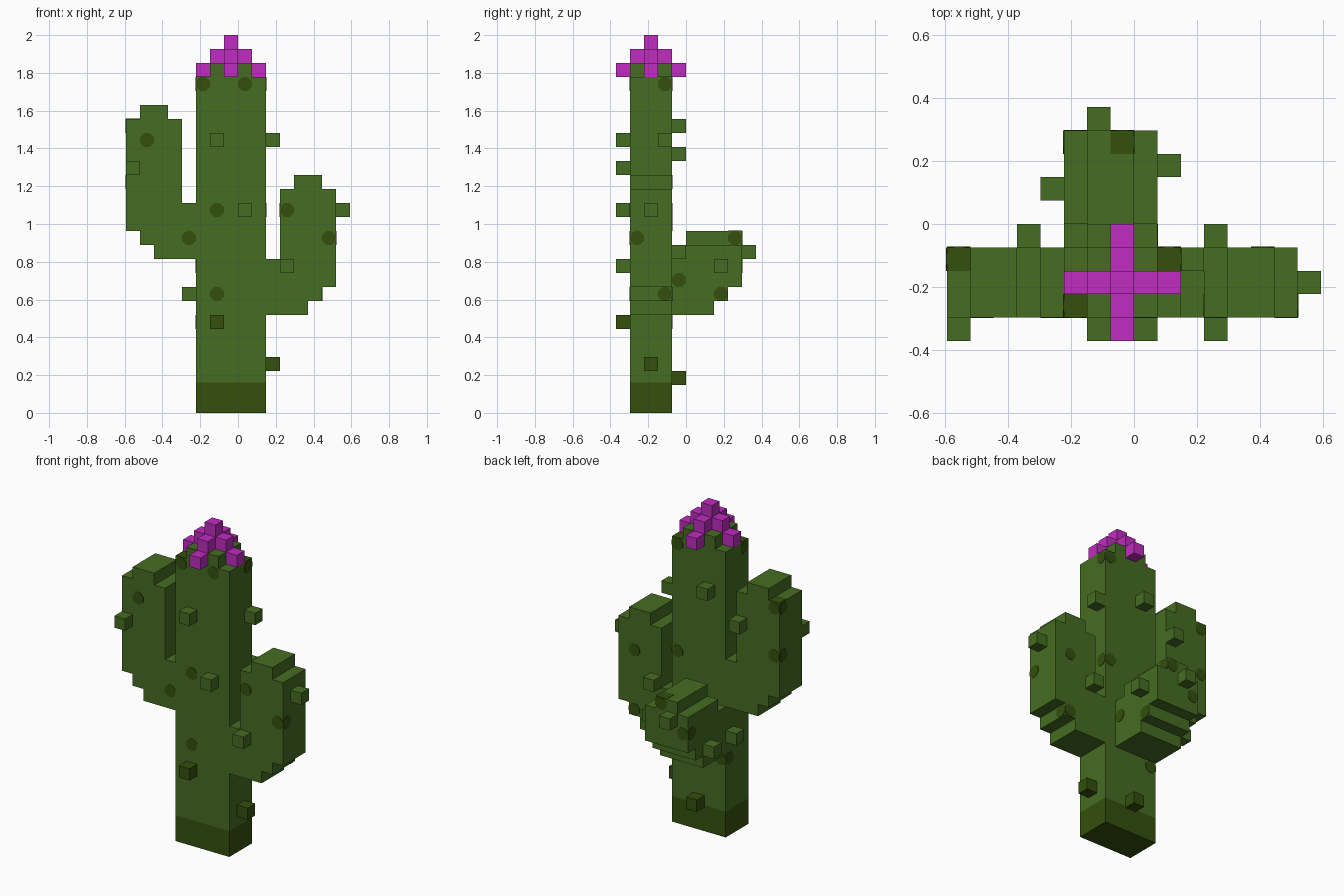
import bpy
import bmesh
import math
from mathutils import Matrix, Vector

if "Cube" in bpy.data.objects:
    bpy.data.objects.remove(bpy.data.objects["Cube"], do_unlink=True)

U = 2 / 27  # size of one block; all part sizes below are in blocks


def material(name, colour):
    m = bpy.data.materials.new(name)
    m.use_nodes = True
    m.diffuse_color = (*colour, 1)
    m.node_tree.nodes["Principled BSDF"].inputs["Base Color"].default_value = (*colour, 1)
    return m


GREEN = material("cactus_green", (0.061, 0.153, 0.016))
DARK = material("dark_green", (0.034, 0.080, 0.004))
PINK = material("flower_magenta", (0.527, 0.025, 0.527))


def finish(name, bm, mat):
    bmesh.ops.recalc_face_normals(bm, faces=bm.faces[:])
    bmesh.ops.scale(bm, vec=(U, U, U), verts=bm.verts[:])
    mesh = bpy.data.meshes.new(name)
    bm.to_mesh(mesh)
    bm.free()
    mesh.materials.append(mat)
    obj = bpy.data.objects.new(name, mesh)
    bpy.context.collection.objects.link(obj)
    return obj


def box(name, lo, hi, mat):
    lo, hi = Vector(lo), Vector(hi)
    bm = bmesh.new()
    size = Matrix.Diagonal((*(hi - lo), 1))
    bmesh.ops.create_cube(bm, size=1, matrix=Matrix.Translation((lo + hi) / 2) @ size)
    return finish(name, bm, mat)


def block(name, cell, mat):
    return box(name, cell, [c + 1 for c in cell], mat)


def extrude_profile(name, points, place, depth, mat):
    """Extrude an (outward, height) outline; place maps it and the start depth to 3D."""
    bm = bmesh.new()
    face = bm.faces.new([bm.verts.new(place(d, z)) for d, z in points])
    new = bmesh.ops.extrude_face_region(bm, geom=[face])["geom"]
    bmesh.ops.translate(bm, vec=depth, verts=[v for v in new if isinstance(v, bmesh.types.BMVert)])
    return finish(name, bm, mat)


# Trunk: dark foot, main column and a narrower crown
BAND = 2.16
box("trunk_foot", (-3, -4, 0), (2, -1, BAND), DARK)
box("trunk", (-3, -4, BAND), (2, -1, 24), GREEN)
box("trunk_crown", (-2, -4, 24), (1, -1, 25), GREEN)


# Arms: stepped elbow below, upright part beyond a one-block gap
def arm_outline(base, top, cap):
    pts = [(0, base), (3, base), (3, base + 1), (4, base + 1), (4, base + 2), (5, base + 2), (5, top)]
    if cap:
        pts += [(4, top), (4, top + 1), (2, top + 1), (2, top)]
    return pts + [(1, top), (1, base + 4), (0, base + 4)]


extrude_profile("right_arm", arm_outline(11, 21, True),
                lambda d, z: (-3 - d, -4, z), (0, 3, 0), GREEN)
extrude_profile("left_arm", arm_outline(7, 16, True),
                lambda d, z: (2 + d, -4, z), (0, 3, 0), GREEN)
extrude_profile("back_arm", arm_outline(7, 12, False),
                lambda d, z: (-3, d - 1, z), (4, 0, 0), GREEN)
box("back_arm_cap", (-2, 0, 12), (0, 4, 13), GREEN)

# Flower: three shrinking tiers of blocks
flower = [(-3, -3, 24), (1, -3, 24), (-1, -5, 24), (-1, -1, 24),
          (-2, -3, 25), (0, -3, 25), (-1, -4, 25), (-1, -2, 25),
          (-1, -3, 25), (-1, -3, 26)]
for i, cell in enumerate(flower):
    block(f"flower_block_{i + 1}", cell, PINK)

# Thorns: single blocks on the trunk and arms
thorns = [(-2, -5, 19), (-8, -5, 17), (0, -5, 14), (3, -5, 10),
          (-2, -1, 20), (-5, -1, 18), (3, -1, 11),
          (2, -2, 19), (7, -3, 14), (-4, -2, 8),
          (1, 2, 10), (-4, 1, 8), (-2, 4, 11)]
for i, cell in enumerate(thorns):
    block(f"thorn_{i + 1}", cell, GREEN)
for i, cell in enumerate([(-2, -5, 6), (2, -3, 3), (-1, -1, 2)]):
    block(f"dark_thorn_{i + 1}", cell, DARK)

# Spots: thin plates on the open sides of a block (square on top, eight-sided elsewhere)
SIDES = {"F": (0, -1, 0), "B": (0, 1, 0), "L": (1, 0, 0), "R": (-1, 0, 0), "T": (0, 0, 1)}


def spot(name, cell, sides):
    bm = bmesh.new()
    for s in sides:
        n = Vector(SIDES[s])
        count = 4 if s == "T" else 8
        centre = Vector(cell) + Vector((0.5, 0.5, 0.5)) + n * 0.5
        turn = n.to_track_quat("Z", "Y").to_matrix().to_4x4()
        spin = Matrix.Rotation(math.pi / count, 4, "Z")
        r = 0.5 / math.cos(math.pi / count)
        bmesh.ops.create_cone(bm, cap_ends=True, segments=count, radius1=r, radius2=r,
                              depth=0.06, matrix=Matrix.Translation(centre) @ turn @ spin)
    return finish(name, bm, DARK)


spots = [((-3, -4, 23), "FRT"), ((0, -4, 23), "F"), ((1, -2, 23), "LBT"),
         ((-7, -4, 19), "F"), ((-2, -4, 14), "F"), ((3, -4, 14), "FR"),
         ((-4, -4, 12), "F"), ((6, -4, 12), "FL"), ((-2, -4, 8), "F"),
         ((1, -2, 14), "LB"), ((5, -2, 8), "LB"), ((5, -2, 13), "B"),
         ((0, -1, 9), "L"), ((0, 2, 8), "L"), ((-1, 3, 12), "LBT"),
         ((-3, 3, 10), "RB"), ((-3, -2, 6), "RB"),
         ((-8, -2, 20), "RBT"), ((-8, -2, 16), "RB")]
for i, (cell, sides) in enumerate(spots):
    spot(f"spot_{i + 1}", cell, sides)
